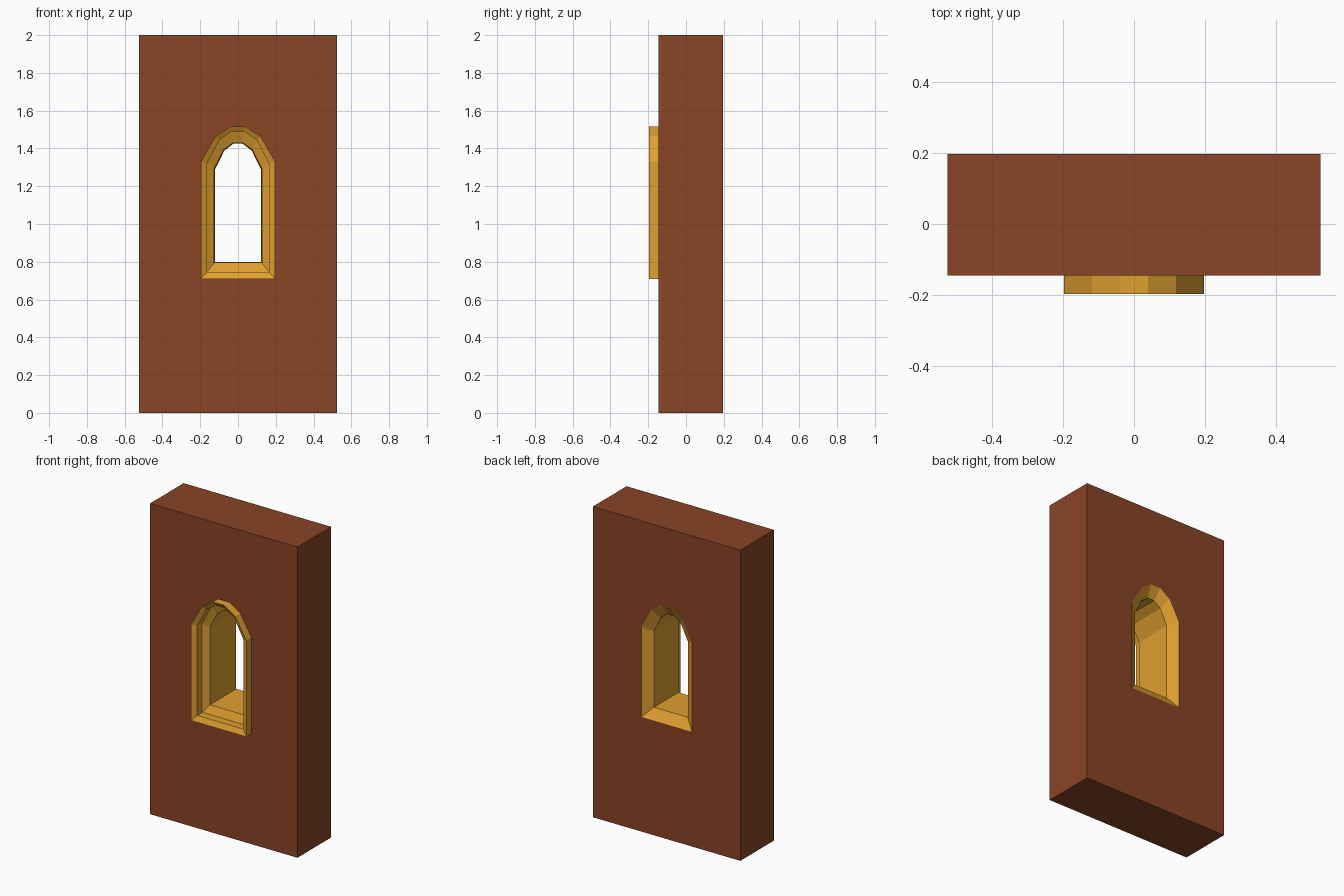
import bpy
import bmesh
from mathutils import Vector

if "Cube" in bpy.data.objects:
    bpy.data.objects.remove(bpy.data.objects["Cube"])


def material(name, rgb):
    m = bpy.data.materials.new(name)
    m.diffuse_color = (*rgb, 1.0)
    m.use_nodes = True
    m.node_tree.nodes["Principled BSDF"].inputs["Base Color"].default_value = m.diffuse_color
    return m


def finish(bm, name, mat):
    mesh = bpy.data.meshes.new(name)
    bm.to_mesh(mesh)
    bm.free()
    mesh.materials.append(mat)
    ob = bpy.data.objects.new(name, mesh)
    bpy.context.collection.objects.link(ob)
    return ob


def arch(bm, y, w, bottom, spring, top):
    """Ring of verts: straight jambs, flat sill and a faceted five-sided arch."""
    half = [(w, bottom), (w, spring),
            (w * 0.6, spring + 0.73 * (top - spring)), (w * 0.2, top)]
    pts = half + [(-x, z) for x, z in reversed(half)]
    return [bm.verts.new((x, y, z)) for x, z in pts]


def bridge(bm, a, b):
    n = len(a)
    for i in range(n):
        j = (i + 1) % n
        bm.faces.new((a[i], a[j], b[j], b[i]))


def loop_edges(bm, ring):
    return [bm.edges.get((a, b)) or bm.edges.new((a, b))
            for a, b in zip(ring, ring[1:] + ring[:1])]


brown = material("brown wall", (0.25, 0.058, 0.019))
gold = material("golden trim", (0.74, 0.35, 0.03))

FRONT, BACK, HALF_W, HEIGHT = -0.145, 0.197, 0.525, 2.0

# window surround cross-section: y, half width, sill z, spring z, crown z
sections = [
    (FRONT, 0.197, 0.71, 1.33, 1.515),
    (-0.197, 0.197, 0.71, 1.33, 1.515),
    (-0.18, 0.165, 0.745, 1.32, 1.49),
    (-0.128, 0.165, 0.745, 1.32, 1.49),
    (-0.105, 0.126, 0.795, 1.295, 1.43),
    (0.155, 0.121, 0.80, 1.29, 1.425),
    (BACK, 0.18, 0.738, 1.315, 1.495),
]

# window surround, lofted through the wall
bm = bmesh.new()
rings = [arch(bm, *s) for s in sections]
for a, b in zip(rings, rings[1:]):
    bridge(bm, a, b)
finish(bm, "window_surround", gold)

# wall slab with an arched opening in the front and back faces
bm = bmesh.new()
corners = [(HALF_W, 0), (HALF_W, HEIGHT), (-HALF_W, HEIGHT), (-HALF_W, 0)]
slabs = []
for section, ny in ((sections[0], -1), (sections[-1], 1)):
    rect = [bm.verts.new((x, section[0], z)) for x, z in corners]
    hole = arch(bm, *section)
    edges = loop_edges(bm, rect) + loop_edges(bm, hole)
    bmesh.ops.triangle_fill(bm, edges=edges, use_beauty=True,
                            normal=Vector((0, ny, 0)))
    slabs.append(rect)
bridge(bm, slabs[1], slabs[0])
# make every wall face point away from the slab's middle
middle = Vector((0, (FRONT + BACK) / 2, HEIGHT / 2))
bm.normal_update()
for f in bm.faces:
    if f.normal.dot(f.calc_center_median() - middle) < 0:
        f.normal_flip()
finish(bm, "wall", brown)
